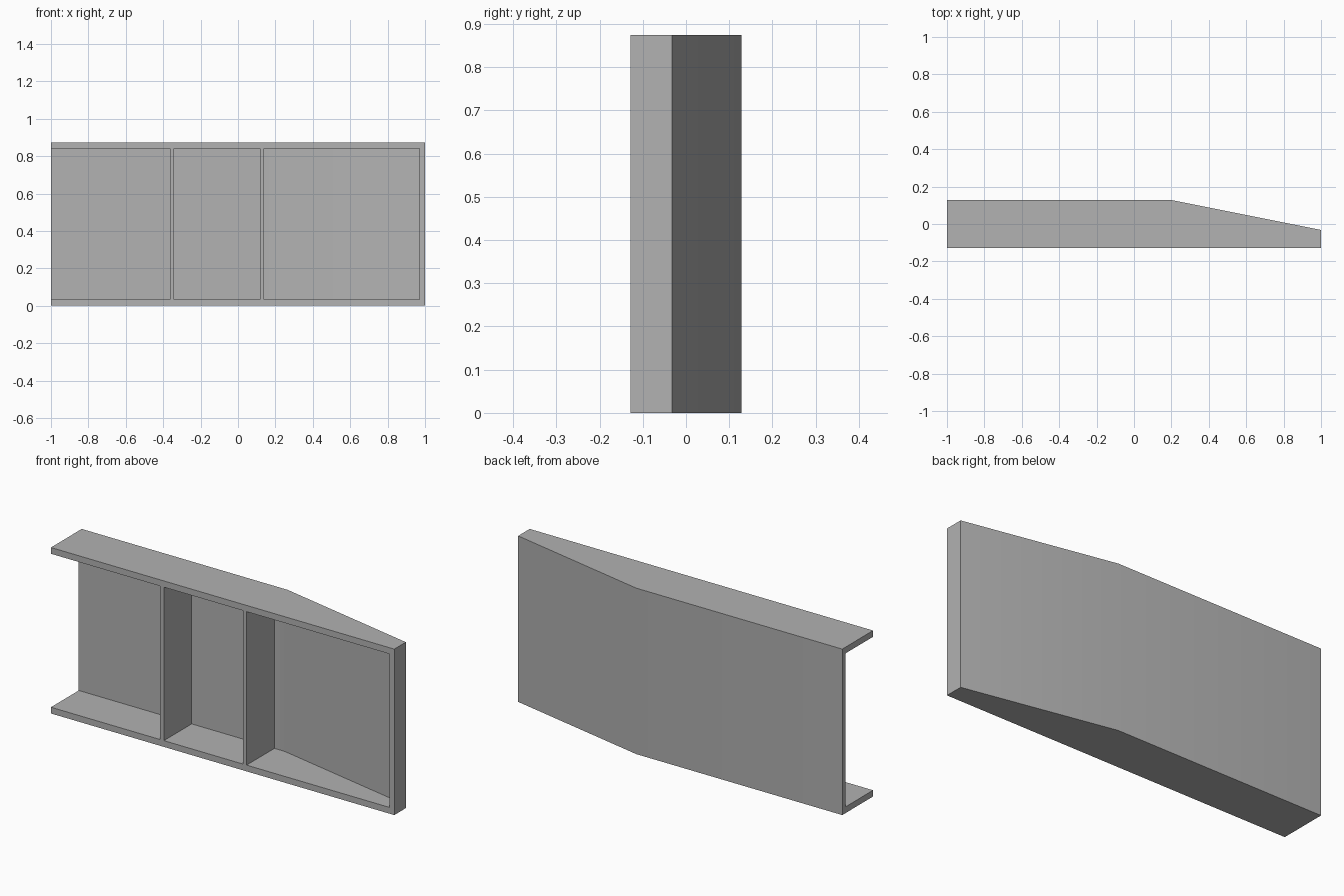
import bpy
import bmesh

cube = bpy.data.objects.get("Cube")
if cube:
    bpy.data.objects.remove(cube, do_unlink=True)

HEIGHT, FRONT, BACK = 0.874, -0.128, 0.128
END_BACK, KINK = -0.032, 0.2
FLANGE, PANEL = 0.033, 0.025

grey = bpy.data.materials.new("plain grey")
grey.use_nodes = True
COLOUR = (0.445, 0.445, 0.445, 1)
grey.diffuse_color = COLOUR
grey.node_tree.nodes["Principled BSDF"].inputs["Base Color"].default_value = COLOUR


def back_y(x):
    """Depth of the back face: straight, then tapering past the kink."""
    return BACK + (END_BACK - BACK) * max(0, x - KINK) / (1 - KINK)


def prism(name, plan, z0, z1):
    """Extrude a plan outline upwards into a solid."""
    bm = bmesh.new()
    face = bm.faces.new([bm.verts.new((x, y, z0)) for x, y in plan])
    top = bmesh.ops.extrude_face_region(bm, geom=[face])["geom"]
    verts = [v for v in top if isinstance(v, bmesh.types.BMVert)]
    bmesh.ops.translate(bm, verts=verts, vec=(0, 0, z1 - z0))
    bmesh.ops.recalc_face_normals(bm, faces=bm.faces)
    mesh = bpy.data.meshes.new(name)
    bm.to_mesh(mesh)
    bm.free()
    mesh.materials.append(grey)
    obj = bpy.data.objects.new(name, mesh)
    bpy.context.collection.objects.link(obj)
    return obj


def outline(x0, x1, front, inset):
    """Plan outline between two x positions, following the back."""
    xs = [x1, KINK, x0] if x0 < KINK < x1 else [x1, x0]
    return [(x0, front), (x1, front)] + [(x, back_y(x) - inset) for x in xs]


# Solid tapered body
frame = prism("channel_frame", outline(-1, 1, FRONT, 0), 0, HEIGHT)
bpy.context.view_layer.objects.active = frame

# Open bays, leaving flanges, back panel, two ribs and an end wall
for x0, x1 in ((-1.2, -0.364), (-0.342, 0.118), (0.14, 0.971)):
    bay = prism("bay_cutter", outline(x0, x1, FRONT - 0.2, PANEL),
                FLANGE, HEIGHT - FLANGE)
    bay.hide_render = True
    cut = frame.modifiers.new("bay", "BOOLEAN")
    cut.operation = "DIFFERENCE"
    cut.solver = "EXACT"
    cut.object = bay
    bpy.ops.object.modifier_apply(modifier=cut.name)
    bpy.data.objects.remove(bay, do_unlink=True)

# Soft bend across the back, crisp edges elsewhere
bpy.ops.object.select_all(action="DESELECT")
frame.select_set(True)
bpy.ops.object.shade_smooth_by_angle(angle=0.52)
